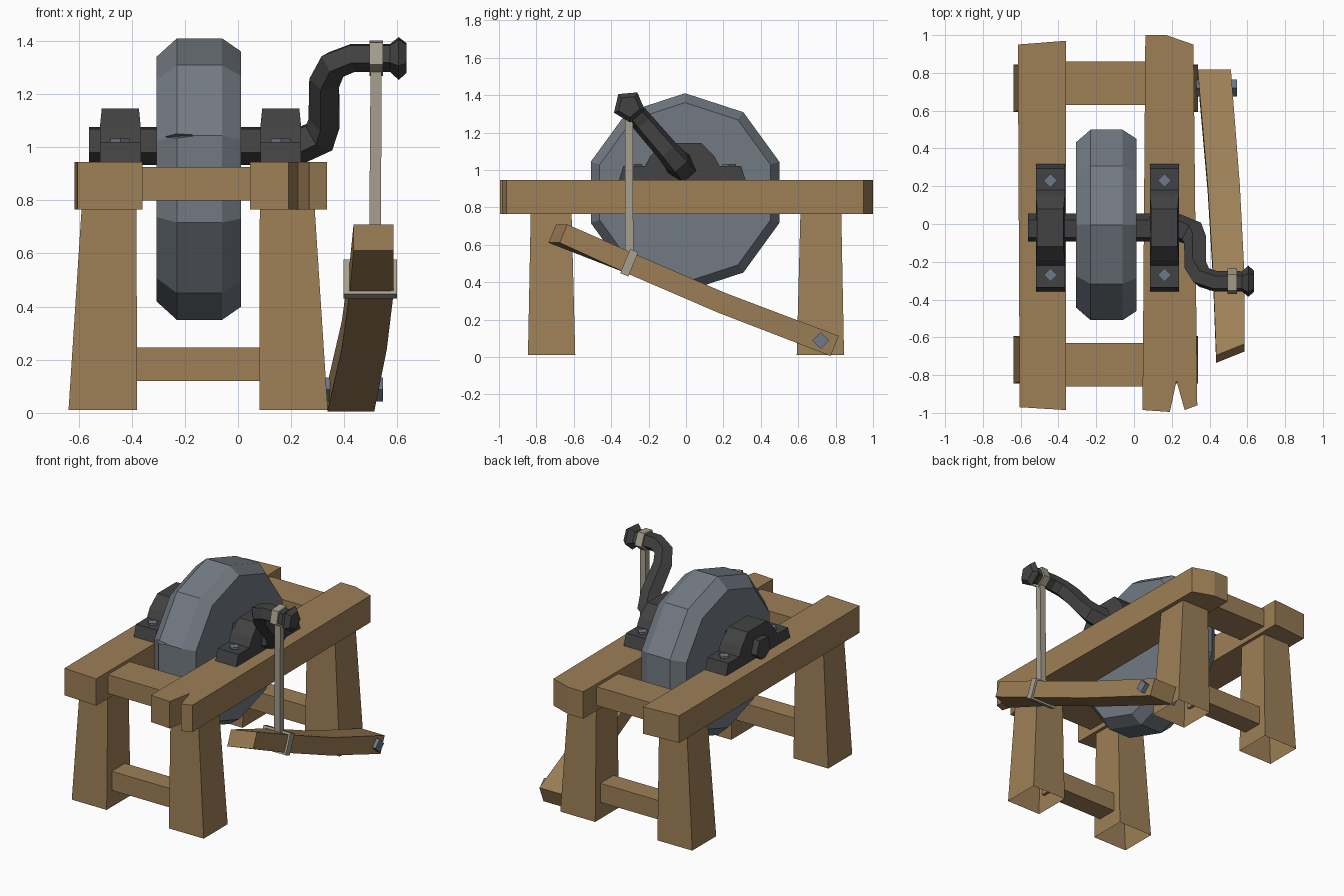
import bpy, bmesh, math
from mathutils import Vector

if "Cube" in bpy.data.objects:
    bpy.data.objects.remove(bpy.data.objects["Cube"])


def material(name, rgb):
    m = bpy.data.materials.new(name)
    m.diffuse_color = (*rgb, 1)
    m.use_nodes = True
    m.node_tree.nodes["Principled BSDF"].inputs["Base Color"].default_value = m.diffuse_color
    return m


WOOD = material("oak wood", (0.34, 0.215, 0.095))
STONE = material("grey grindstone", (0.17, 0.195, 0.225))
IRON = material("dark iron", (0.055, 0.055, 0.056))
STEEL = material("blue steel", (0.155, 0.19, 0.24))
ROD = material("pale metal", (0.38, 0.35, 0.27))


def loft(name, rings, mat, cap_start=True, cap_end=True):
    """Skin a list of equal-length point rings into a flat-shaded solid."""
    bm = bmesh.new()
    vs = [[bm.verts.new(p) for p in ring] for ring in rings]
    n = len(vs[0])
    for a, b in zip(vs, vs[1:]):
        for i in range(n):
            j = (i + 1) % n
            bm.faces.new((a[i], a[j], b[j], b[i]))
    if cap_start:
        bm.faces.new(vs[0][::-1])
    if cap_end:
        bm.faces.new(vs[-1])
    bmesh.ops.recalc_face_normals(bm, faces=bm.faces)
    me = bpy.data.meshes.new(name)
    bm.to_mesh(me)
    bm.free()
    me.materials.append(mat)
    ob = bpy.data.objects.new(name, me)
    bpy.context.collection.objects.link(ob)
    return ob


def rect(x0, x1, y0, y1, z):
    return [(x0, y0, z), (x1, y0, z), (x1, y1, z), (x0, y1, z)]


def box(name, x0, x1, y0, y1, z0, z1, mat):
    return loft(name, [rect(x0, x1, y0, y1, z0), rect(x0, x1, y0, y1, z1)], mat)


def ring_x(x, y, z, r, n, start):
    """Regular polygon facing along x."""
    angles = [start + 2 * math.pi * i / n for i in range(n)]
    return [(x, y + r * math.cos(a), z + r * math.sin(a)) for a in angles]


# Top rails: plan outlines extruded upward, the right one split and worn
rails = {
    "left_rail": [(-0.605, -0.97), (-0.36, -0.985), (-0.36, 0.97), (-0.615, 0.95)],
    "right_rail": [(0.045, -0.985), (0.19, -0.995), (0.225, -0.83), (0.268, -0.985),
                   (0.335, -0.96), (0.315, 0.95), (0.17, 1.0), (0.06, 1.0)],
}
for name, plan in rails.items():
    loft(name, [[(x, y, z) for x, y in plan] for z in (0.765, 0.945)], WOOD)

# Legs (tapered, open underneath) and cross pieces
MID = -0.15
for sx, side in ((-1, "left"), (1, "right")):
    for sy, end in ((-1, "front"), (1, "back")):
        loft(f"{end}_{side}_leg", [
            rect(MID + sx * 0.23, MID + sx * 0.488, sy * 0.592, sy * 0.845, 0.01),
            rect(MID + sx * 0.232, MID + sx * 0.438, sy * 0.612, sy * 0.83, 0.78)],
            WOOD, cap_start=False)
for sy, end in ((-1, "front"), (1, "back")):
    ya, yb = sorted((sy * 0.63, sy * 0.86))
    box(f"{end}_upper_cross", -0.40, 0.09, ya, yb, 0.80, 0.925, WOOD)
    ya, yb = sorted((sy * 0.65, sy * 0.79))
    box(f"{end}_lower_cross", -0.40, 0.10, ya, yb, 0.12, 0.247, WOOD)

# Grindstone: ten-sided wheel with chamfered rims
stone = loft("grindstone", [ring_x(x, -0.005, 0.88, r, 10, math.pi / 2) for x, r in
             ((-0.307, 0.46), (-0.23, 0.53), (-0.06, 0.53), (0.012, 0.48))], STONE)

# Chips broken out of the stone's rim
for i, (xa, xb, s) in enumerate(((-0.34, -0.17, -1), (0.04, -0.05, 1))):
    wedge = [[(xa, s * 0.56, 1.085), (xa, s * 0.56, 1.01), (xa, s * 0.44, 1.035)],
             [(xb, s * 0.515, 1.05), (xb, s * 0.515, 1.04), (xb, s * 0.50, 1.044)]]
    cutter = loft(f"chip_cutter_{i}", wedge, STONE)
    cutter.hide_render = True
    cutter.hide_viewport = True
    cutter.display_type = 'WIRE'
    mod = stone.modifiers.new("chip", 'BOOLEAN')
    mod.operation = 'DIFFERENCE'
    mod.solver = 'EXACT'
    mod.object = cutter

# Axle and crank: one five-sided tube bent in the plane of x and U
X = Vector((1, 0, 0))
U = Vector((0, -0.285, 0.33)).normalized()
B = X.cross(U)
ORIGIN = Vector((0, -0.02, 1.01))


def tube(name, path, mat):
    pts = [ORIGIN + X * x + U * s for x, s, r in path]
    rings = []
    for i, (p, (x, s, r)) in enumerate(zip(pts, path)):
        t = (pts[min(i + 1, len(pts) - 1)] - pts[max(i - 1, 0)]).normalized()
        n = t.cross(B)
        angles = [-math.pi / 2 + k * math.tau / 5 for k in range(5)]
        rings.append([p + r * (math.cos(a) * B + math.sin(a) * n) for a in angles])
    return loft(name, rings, mat)


tube("axle_and_crank", [(-0.56, 0, 0.078), (0.23, 0, 0.078), (0.31, 0.045, 0.072),
     (0.33, 0.12, 0.065), (0.33, 0.32, 0.062), (0.36, 0.40, 0.06),
     (0.43, 0.436, 0.058), (0.59, 0.436, 0.056)], IRON)
tube("handle_knob", [(0.57, 0.436, 0.055), (0.605, 0.436, 0.087),
     (0.635, 0.436, 0.06)], IRON)

# Bearing blocks with bolts
half = [(0.34, 0.94), (0.315, 1.02), (0.20, 1.02), (0.17, 1.075), (0.10, 1.145)]
profile = [(y - 0.02, z) for y, z in half] + [(-y - 0.02, z) for y, z in half[::-1]]
for side, cx in (("left", -0.443), ("right", 0.161)):
    loft(f"{side}_bearing", [[(cx + d * (0.077 if z < 1.1 else 0.07), y, z)
                              for y, z in profile] for d in (-1, 1)], IRON)
    for end, y in (("front", -0.27), ("back", 0.23)):
        loft(f"{side}_{end}_bolt", [[(cx + 0.036 * a, y + 0.036 * b, z) for a, b in
             ((1, 0), (0, 1), (-1, 0), (0, -1))] for z in (1.0, 1.032)], STEEL)

# Treadle: bent plank hung from the crank
N = Vector((0, 0.38, 0.925))


def plank_ring(cx, y, z, w, h, skew=0):
    c = Vector((cx, y, z))
    return [c + Vector((sx * w, sx * skew, 0)) + N * sz * h
            for sx, sz in ((-1, -1), (1, -1), (1, 1), (-1, 1))]


loft("treadle", [plank_ring(0.51, -0.685, 0.66, 0.075, 0.053, 0.03),
                 plank_ring(0.502, -0.29, 0.497, 0.083, 0.056),
                 plank_ring(0.475, 0.19, 0.29, 0.085, 0.056),
                 plank_ring(0.425, 0.795, 0.059, 0.088, 0.058)], WOOD)

# Strap around the treadle, connecting rod and its upper collar
loft("treadle_strap", [plank_ring(0.498, -0.325, 0.513, 0.1, 0.07),
                       plank_ring(0.498, -0.282, 0.495, 0.1, 0.07)], ROD)
loft("connecting_rod", [rect(0.493, 0.537, -0.325, -0.281, 0.53),
                        rect(0.499, 0.541, -0.325, -0.285, 1.31)], ROD)
tube("rod_collar", [(0.495, 0.436, 0.072), (0.545, 0.436, 0.072)], ROD)

# Treadle pivot peg
loft("pivot_peg", [ring_x(x, 0.72, 0.088, 0.045, 4, 0) for x in (0.27, 0.545)], STEEL)
